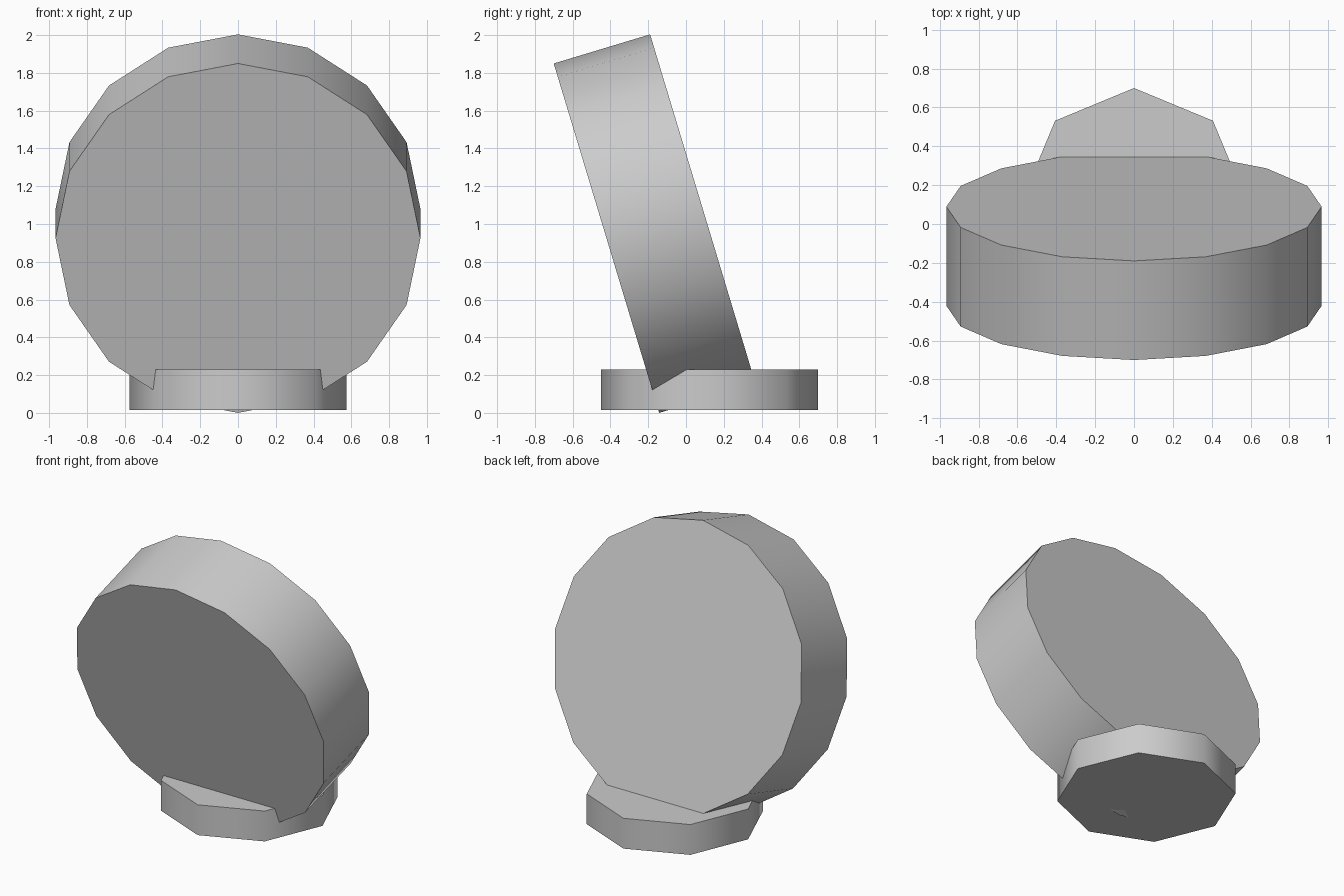
import bpy
from math import radians

cube = bpy.data.objects.get("Cube")
if cube:
    bpy.data.objects.remove(cube, do_unlink=True)

# Single plain grey for everything
grey = bpy.data.materials.new("plain grey")
grey.use_nodes = True
colour = (0.6, 0.6, 0.6, 1)
grey.diffuse_color = colour
grey.node_tree.nodes["Principled BSDF"].inputs["Base Color"].default_value = colour


def prism(name, sides, radius, depth, location, tilt=0):
    """Capped cylinder with smooth walls and sharp rims."""
    bpy.ops.mesh.primitive_cylinder_add(
        vertices=sides, radius=radius, depth=depth,
        location=location, rotation=(radians(tilt), 0, 0))
    obj = bpy.context.object
    obj.name = name
    obj.data.materials.append(grey)
    bpy.ops.object.shade_smooth_by_angle(angle=radians(60))
    return obj


# Eight-sided foot
prism("base", 8, 0.575, 0.215, (0, 0.125, 0.1225))

# Large disc leaning forward, sunk into the foot
prism("tilted_disc", 16, 0.966, 0.533, (0, -0.166, 1.002), tilt=-73.2)
